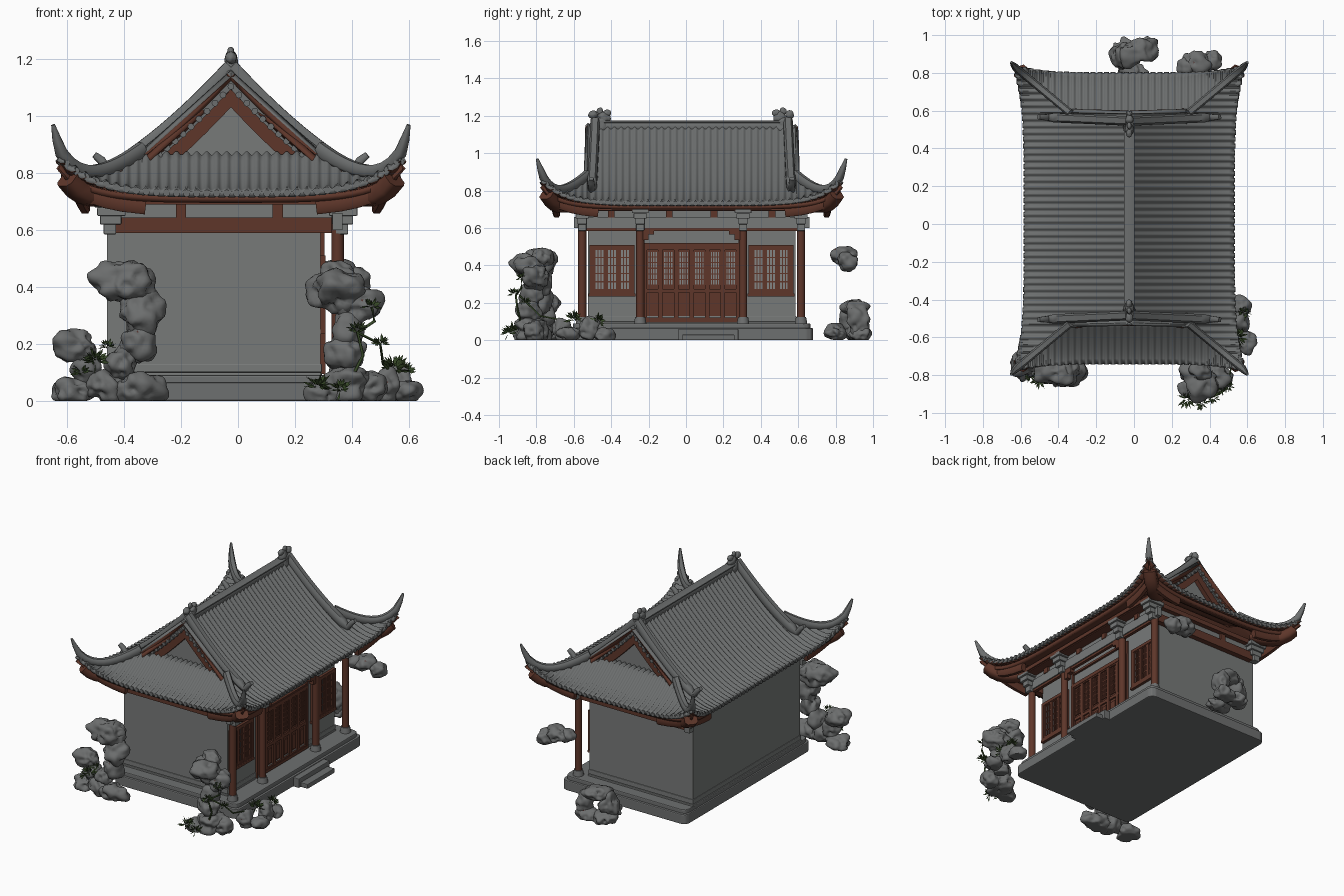
import bpy, bmesh, math, random
from mathutils import Vector, Matrix, noise

if "Cube" in bpy.data.objects:
    bpy.data.objects.remove(bpy.data.objects["Cube"])
random.seed(4)
CX, CY = -.025, .03          # centre of the building

def mat(name, c):
    m = bpy.data.materials.new(name); m.diffuse_color = (*c, 1); return m
TILE = mat("roof tile grey", (.15, .157, .157))
WALL = mat("wall grey", (.185, .193, .191))
STONE = mat("stone grey", (.155, .16, .16))
WOOD = mat("red brown wood", (.112, .037, .023))
PANE = mat("pale pane", (.23, .235, .23))
ROCK = mat("rock grey", (.15, .155, .155))
PIT = mat("rock hollow", (.09, .035, .03))
LEAF = mat("leaf green", (.045, .08, .025))

def finish(name, bm, mats, smooth=None):
    me = bpy.data.meshes.new(name); bm.to_mesh(me); bm.free()
    for m in mats: me.materials.append(m)
    o = bpy.data.objects.new(name, me); bpy.context.collection.objects.link(o)
    if smooth:
        bpy.ops.object.select_all(action='DESELECT')
        o.select_set(True); bpy.context.view_layer.objects.active = o
        bpy.ops.object.shade_smooth_by_angle(angle=math.radians(smooth))
    return o

def boxes(name, bs, m, bevel=0, corner=0):
    """boxes given as x0,x1,y0,y1,z0,z1 with y measured from the building centre"""
    bm = bmesh.new()
    for x0, x1, y0, y1, z0, z1 in bs:
        M = Matrix.Translation(((x0+x1)/2, (y0+y1)/2+CY, (z0+z1)/2)) @ Matrix.Diagonal((abs(x1-x0), abs(y1-y0), abs(z1-z0), 1))
        bmesh.ops.create_cube(bm, size=1, matrix=M)
    if corner:
        up = [e for e in bm.edges if abs(e.verts[0].co.z-e.verts[1].co.z) > .01]
        bmesh.ops.bevel(bm, geom=up, offset=corner, segments=2, profile=.5, affect='EDGES')
    if bevel:
        bmesh.ops.bevel(bm, geom=bm.edges[:], offset=bevel, segments=2, profile=.5, affect='EDGES')
    return finish(name, bm, [m])

def cyls(name, cs, m, seg=12):
    """cylinders given as centre, axis, radius1, radius2, length"""
    bm = bmesh.new()
    for c, ax, r1, r2, l in cs:
        M = Matrix.Translation(c) @ Vector(ax).to_track_quat('Z', 'Y').to_matrix().to_4x4()
        bmesh.ops.create_cone(bm, cap_ends=True, segments=seg, radius1=r1, radius2=r2, depth=l, matrix=M)
    return finish(name, bm, [m], 40)

def sweep(name, pts, sizes, m):
    bm = bmesh.new(); rings = []
    pts = [Vector(p) for p in pts]
    for i, p in enumerate(pts):
        t = (pts[min(i+1, len(pts)-1)] - pts[max(i-1, 0)]).normalized()
        s = t.cross(Vector((0, 0, 1))).normalized(); u = s.cross(t)
        w, h = sizes[i] if isinstance(sizes, list) else sizes
        rings.append([bm.verts.new(p + s*w/2*a + u*h/2*b) for a, b in
                      ((1, -.6), (1, .5), (.6, 1), (-.6, 1), (-1, .5), (-1, -.6), (-.6, -1), (.6, -1))])
    for a, b in zip(rings, rings[1:]):
        for k in range(8): bm.faces.new((a[k], a[(k+1) % 8], b[(k+1) % 8], b[k]))
    bm.faces.new(rings[0]); bm.faces.new(rings[-1])
    bmesh.ops.recalc_face_normals(bm, faces=bm.faces[:])
    return finish(name, bm, [m], 50)

# ---- roof shape: d = distance from ridge line, y = distance along ridge
def H(d): return .735 + .415*max(0, 1-d/.57)**1.48
def lift(d, y): return .125*(abs(y)/.8)**5*(d/.6)**4
def ED(y): return .555 + .05*(abs(y)/.8)**4
def EY(d): return .77 + .03*(d/.605)**4
def hip_t(y): return max(0, (y-.555)/.245)
RIB = [0, 0, .006, .012, .012, .006]

def roof_sheet(name, kind, s, mats, ribs=True, dz=0, inset=0, thick=.022):
    bm = bmesh.new(); cols = []
    L = .795 if kind == 'main' else .6
    n = (44 if kind == 'main' else 34)*6
    rows = 20 if kind == 'main' else 10
    for i in range(0, n+1, 1 if ribs else 6):
        q = L*(2*i/n-1); a = abs(q); col = []
        for j in range(rows+1):
            f = j/rows
            if kind == 'main':
                d0 = 0 if a <= .555 else .31+.295*hip_t(a)
                d = d0 + (max(d0, ED(a)-inset)-d0)*f; y = q; z = H(d)+lift(d, y)
                p = (CX+s*d, CY+y)
            else:
                y0 = .50 if a <= .31 else .555+.245*(a-.31)/.295
                y = y0 + (max(y0, EY(a)-inset)-y0)*f
                z = H(.31+.295*hip_t(y))+lift(a, y); p = (CX+q, CY+s*y)
            col.append(bm.verts.new((*p, z+dz+(RIB[i % 6] if ribs else 0))))
        cols.append(col)
    for a, b in zip(cols, cols[1:]):
        for j in range(rows): bm.faces.new((a[j], a[j+1], b[j+1], b[j]))
    bm.normal_update()
    for f in bm.faces:
        if f.normal.z < 0: f.normal_flip()
    o = finish(name, bm, mats, 50)
    md = o.modifiers.new("thickness", 'SOLIDIFY')
    md.thickness = thick; md.offset = -1; md.material_offset = 1

for kind in ('main', 'hip'):
    for s in (-1, 1):
        roof_sheet(kind+"_tiles", kind, s, [TILE, WOOD])
        roof_sheet(kind+"_rafters", kind, s, [WOOD, WOOD], False, -.024, .025, .022)

# round tile ends along eaves and gable verges
ends = []
for s in (-1, 1):
    for i in range(44):
        y = .795*(2*(i*6+3.5)/264-1)
        ends.append(((CX+s*(ED(y)-.006), CY+y, H(ED(y))+lift(ED(y), y)-.006), (1, 0, 0), .013, .013, .02))
    for i in range(34):
        q = .6*(2*(i*6+3.5)/204-1); y = EY(abs(q))
        ends.append(((CX+q, CY+s*(y-.006), H(.31+.295*hip_t(y))+lift(abs(q), y)-.006), (0, 1, 0), .013, .013, .02))
    for i in range(-10, 11):
        ends.append(((CX+i*.028, CY+s*.555, H(abs(i*.028))-.045), (0, 1, 0), .012, .012, .02))
cyls("tile_ends", ends, TILE, 8)

# gable ends
def band(name, y0, y1, o0, o1, m, dm=.3, zmin=.84):
    bm = bmesh.new(); rings = []
    for i in range(-10, 11):
        d = dm*i/10; h = H(abs(d))
        hi = max(zmin+.002, h-o0); lo = zmin if o1 is None else max(zmin, h-o1)
        rings.append([bm.verts.new((CX+d, CY+y, z)) for y, z in ((y0, lo), (y1, lo), (y1, hi), (y0, hi))])
    for a, b in zip(rings, rings[1:]):
        for k in range(4): bm.faces.new((a[k], a[(k+1) % 4], b[(k+1) % 4], b[k]))
    bm.faces.new(rings[0]); bm.faces.new(rings[-1])
    bmesh.ops.recalc_face_normals(bm, faces=bm.faces[:])
    finish(name, bm, [m])
for s in (-1, 1):
    band("gable_wall", s*.50, s*.51, .05, None, WALL)
    band("gable_verge", s*.515, s*.556, .005, .055, TILE)
    band("gable_bargeboard", s*.515, s*.545, .05, .118, WOOD)

# ridges
sweep("main_ridge", [(CX, CY-.53, 1.145), (CX, CY, 1.14), (CX, CY+.53, 1.145)], (.04, .05), TILE)
sweep("main_ridge_cap", [(CX, CY-.52, 1.168), (CX, CY+.52, 1.168)], (.055, .014), TILE)
for sy in (-1, 1):
    for sx in (-1, 1):
        rk = [(CX+sx*d, CY+sy*(.515+.02*d/.45), H(d)+.022) for d in [.43*i/11 for i in range(12)]]
        rk += [(CX+sx*.455, CY+sy*.535, .845), (CX+sx*.48, CY+sy*.537, .865)]
        sweep("rake_ridge", rk, [(.05, .055)]*11+[(.035, .04), (.03, .03), (.025, .022)], TILE)
        hp, sz, cb = [], [], []
        for i in range(11):
            t = i/10*.97; d, y = .31+.295*t, .555+.245*t
            hp.append((CX+sx*d, CY+sy*y, H(d)+lift(d, y)+.02)); sz.append((.04, .05-.012*t))
            if i > 2: cb.append((CX+sx*(d-.022), CY+sy*(y-.018), max(.69, H(d)+lift(d, y)-.07)))
        hp += [(CX+sx*.612, CY+sy*.81, .92), (CX+sx*.625, CY+sy*.826, .97)]; sz += [(.028, .028), (.012, .012)]
        sweep("hip_ridge", hp, sz, TILE)
        sweep("corner_beam", cb, (.08, .07), WOOD)
        # curved eave beams that follow the upturned corner
        sweep("eave_beam_end", [(CX+sx*q, CY+sy*(EY(q)-.05), .735+lift(q, EY(q)-.02)-.058) for q in (.3, .38, .44, .49, .53, .56)], (.035, .055), WOOD)
        sweep("eave_beam_side", [(CX+sx*(ED(q)-.05), CY+sy*q, .735+lift(ED(q)-.02, q)-.058) for q in (.5, .58, .64, .69, .73, .755)], (.035, .055), WOOD)

# ---- rocks and other lumpy shapes
def blobs(name, bs, m, amp=.5, pits=True, k=11):
    bm = bmesh.new()
    for x, y, z, rx, ry, rz in bs:
        c = Vector((x, y, z))
        vs = bmesh.ops.create_icosphere(bm, subdivisions=4, radius=1)['verts']
        for v in vs:
            p = Vector((v.co.x*rx, v.co.y*ry, v.co.z*rz)); w = c+p
            f = 1+amp*noise.noise(w*k)+amp*.45*noise.noise(w*k*2.6)
            if pits:
                d = noise.voronoi(w*19)[0][0]
                f -= .3*max(0, 1-d/.42)
            v.co = c+p*f; v.co.z = max(0, v.co.z)
    for f in bm.faces:
        f.material_index = int(pits and noise.voronoi(f.calc_center_median()*19)[0][0] < .06)
    finish(name, bm, [m, PIT], 80)

# ridge end ornaments
for s in (-1, 1):
    y = CY+s*.49
    blobs("ridge_ornament", [(CX, y, 1.14, .03, .05, .06), (CX, y-s*.02, 1.19, .022, .035, .035), (CX, y+s*.035, 1.205, .02, .024, .022),
                             (CX, y-s*.038, 1.215, .017, .022, .02), (CX, y, 1.225, .012, .018, .02)], TILE, .25, False, 30)

# ---- platform, steps and walls
boxes("platform", [(-.475, .43, -.65, .65, 0, .065), (-.465, .415, -.635, .635, .05, .09)], STONE, .006, .035)
boxes("steps", [(.42, .47, -.07, .25, 0, .06), (.42, .52, -.05, .23, 0, .03)], STONE, .004)
boxes("walls", [(-.46, .29, -.555, .555, .085, .70)], WALL)
boxes("wall_skirting", [(-.468, .295, -.565, .565, .085, .10), (-.464, .295, -.56, .56, .1, .13)], WALL, .004)
boxes("ceiling", [(-.47, .42, -.6, .6, .69, .72)], WOOD)

# columns with bases and bracket heads
COLS = (-.585, -.275, .275, .585)
cyls("columns", [((.35, CY+y, .36), (0, 0, 1), .022, .022, .6) for y in COLS], WOOD, 16)
cyls("column_bases", [((.35, CY+y, .105), (0, 0, 1), .034, .027, .04) for y in COLS], STONE, 16)
br = []
for x, ys in ((.365, COLS), (-.45, (-.585, .585))):
    for y in ys:
        br += [(x-.022, x+.022, y-.022, y+.022, .585, .64), (x-.035, x+.04, y-.025, y+.025, .62, .655),
               (x-.045, x+.055, y-.035, y+.035, .65, .68), (x-.055, x+.065, y-.045, y+.045, .68, .705)]
boxes("bracket_heads", br, WALL, .004)

# beams under the eaves
bw, bg = [], []
for s in (-1, 1):
    bw += [(-.43, .36, s*.55, s*.59, .59, .645), (-.46, .40, s*.55, s*.60, .69, .72)]
    bw += [(x-.018, x+.018, s*.55, s*.585, .64, .70) for x in (-.2, .14)]
    bg += [(-.43, .33, s*.55, s*.57, .64, .70)]
    bw += [(.34, .36, s*.29, s*.57, .585, .603), (.335, .365, s*.2, s*.26, .565, .6), (.335, .365, s*.23, s*.26, .535, .57)]
bw += [(.34, .36, -.27, .27, .585, .603), (.33, .43, -.62, .62, .695, .72), (-.49, -.455, -.6, .6, .685, .72)]
bw += [(.335, .372, y-.018, y+.018, .655, .70) for y in (-.43, -.12, .12, .43)]
bg += [(.333, .367, -.63, .63, .60, .66), (.343, .357, -.6, .6, .65, .70)]
boxes("wood_beams", bw, WOOD)
boxes("pale_beams", bg, WALL)

# ---- doors and windows in the recessed front wall
wood, pane = [], []
def lattice(y0, y1, z0, z1, nv, nh):
    pane.append((.285, .294, y0, y1, z0, z1))
    for i in range(nv+1):
        y = y0+(y1-y0)*i/nv; wood.append((.29, .3, y-.003, y+.003, z0, z1))
    for i in range(nh+1):
        z = z0+(z1-z0)*i/nh; wood.append((.29, .3, y0, y1, z-.003, z+.003))
def frame(y0, y1, z0, z1, w, x=.304):
    wood.extend([(.285, x, y0, y0+w, z0, z1), (.285, x, y1-w, y1, z0, z1), (.285, x, y0, y1, z0, z0+w), (.285, x, y0, y1, z1-w, z1)])
frame(-.265, .265, .095, .51, .018, .307)
wood.append((.285, .293, -.25, .25, .1, .5))
for i in range(6):
    y0 = -.25+i*.5/6; y1 = y0+.5/6
    frame(y0, y1, .11, .495, .012)
    wood.extend([(.285, .303, y0, y1, .255, .275), (.285, .3, y0+.022, y1-.022, .14, .235)])
    lattice(y0+.016, y1-.016, .295, .475, 4, 6)
frame(-.265, .265, .505, .60, .014)
for s in (-1, 1):
    a, b = sorted((s*.305, s*.545))
    frame(a, b, .24, .51, .02, .307)
    wood.append((.285, .308, a-.005, b+.005, .235, .25))
    for i in range(3):
        y0 = a+.018+i*(b-a-.036)/3; y1 = y0+(b-a-.036)/3
        frame(y0, y1, .26, .495, .01)
        lattice(y0+.01, y1-.01, .27, .485, 3, 5)
boxes("door_and_window_wood", wood, WOOD)
boxes("window_panes", pane, PANE)

# ---- garden rocks
blobs("left_rock", [(-.40, -.78, .42, .105, .085, .08), (-.35, -.77, .44, .06, .07, .05), (-.35, -.78, .31, .08, .065, .08), (-.36, -.78, .2, .06, .06, .08),
    (-.41, -.78, .13, .06, .065, .07), (-.36, -.79, .045, .09, .075, .06), (-.46, -.78, .05, .08, .07, .06),
    (-.57, -.74, .19, .08, .065, .055), (-.53, -.75, .11, .055, .05, .06), (-.58, -.75, .03, .085, .07, .05)], ROCK)
blobs("right_rock", [(.35, -.82, .385, .1, .09, .07), (.42, -.80, .34, .08, .075, .07), (.36, -.77, .44, .06, .06, .05),
    (.38, -.82, .24, .055, .06, .08), (.38, -.83, .16, .065, .07, .07), (.39, -.83, .06, .085, .09, .07),
    (.30, -.88, .03, .055, .055, .04), (.47, -.82, .045, .055, .06, .055)], ROCK)
blobs("right_low_rocks", [(.52, -.66, .05, .06, .065, .06), (.59, -.63, .035, .055, .065, .045), (.57, -.52, .06, .045, .06, .06),
    (.57, -.44, .03, .05, .055, .045)], ROCK)
blobs("back_rock", [(.01, .91, .175, .085, .075, .045), (-.07, .9, .11, .055, .065, .08), (.08, .92, .10, .05, .065, .08),
    (-.06, .92, .035, .075, .075, .045), (.06, .93, .035, .075, .065, .045), (0, .80, .04, .09, .06, .045)], ROCK)
blobs("upper_back_rock", [(.33, .85, .445, .08, .075, .045), (.41, .86, .42, .055, .06, .05), (.28, .83, .455, .05, .055, .035)], ROCK)

# plants
def tuft(c, r, n):
    bm = bmesh.new(); c = Vector(c)
    for _ in range(n):
        d = Vector((random.uniform(-1, 1), random.uniform(-1, 1), random.uniform(-.2, 1))).normalized()
        s = d.cross(Vector((random.random(), random.random(), random.random()))).normalized()*r*.11
        b = c+d*r*.2; l = r*random.uniform(.7, 1.1)
        vs = [b, c+d*l*.65+s, c+d*l, c+d*l*.65-s]
        for v in vs: v.z = max(v.z, 0)
        bm.faces.new([bm.verts.new(v) for v in vs])
    finish("leaves", bm, [LEAF])
for c, r in (((.28, -.93, .05), .055), ((.47, -.88, .33), .04), ((.42, -.92, .25), .04), ((.55, -.6, .11), .06), ((.50, -.86, .2), .035),
             ((.58, -.47, .1), .05), ((-.5, -.82, .14), .055), ((-.55, -.8, .1), .04), ((-.46, -.82, .19), .035), ((.36, -.95, .04), .045)):
    tuft(c, r, 45)
sweep("vine", [(.40, -.88, .08), (.44, -.9, .16), (.42, -.91, .24), (.48, -.88, .28), (.47, -.88, .33)], (.01, .01), LEAF)
sweep("low_vine", [(.42, -.89, .24), (.50, -.85, .2), (.51, -.78, .13), (.54, -.62, .1)], (.008, .008), LEAF)

for m in bpy.data.materials:
    if m.users and not m.is_grease_pencil:
        m.use_nodes = True
        m.node_tree.nodes["Principled BSDF"].inputs["Base Color"].default_value = m.diffuse_color
